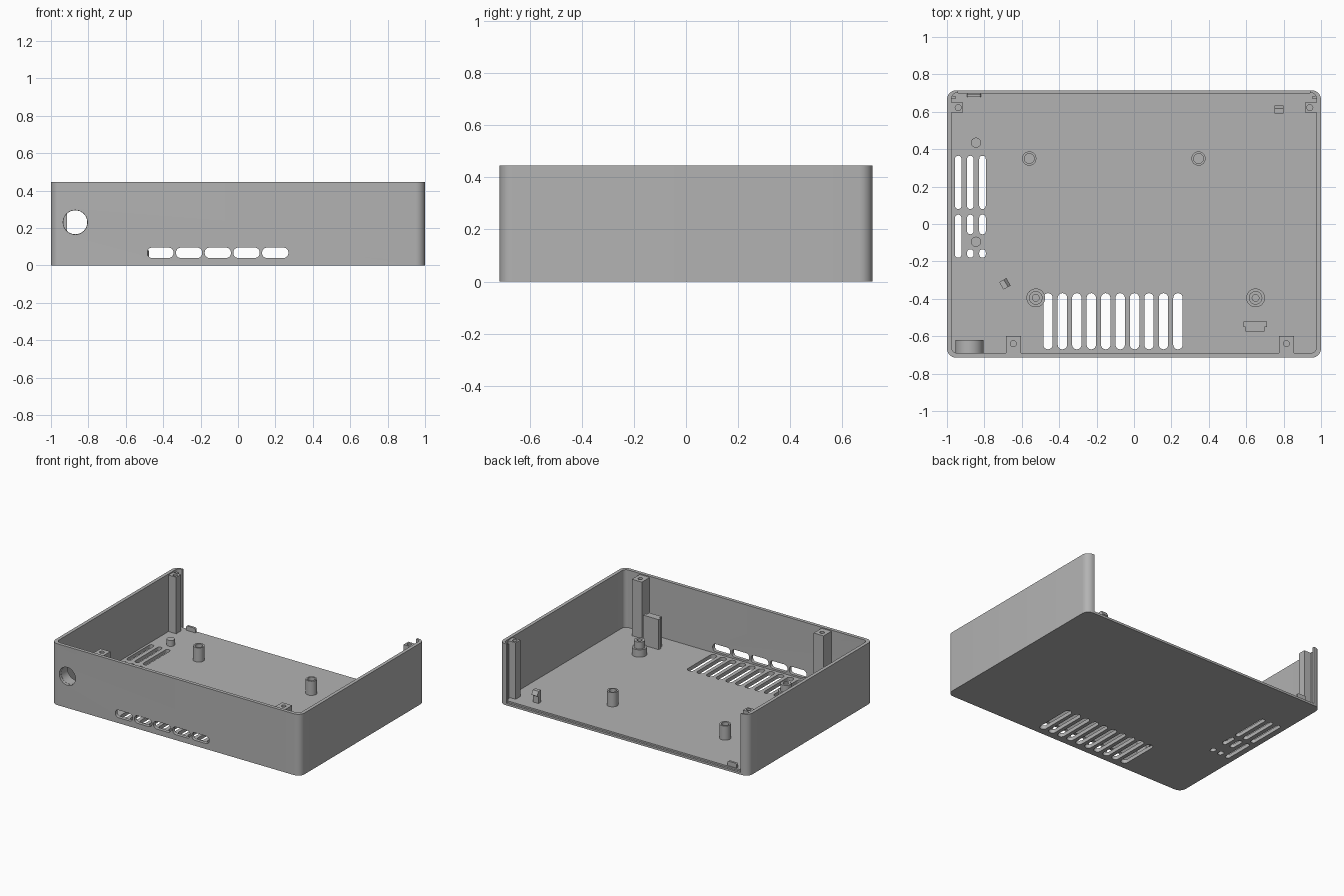
import bpy
import bmesh
import math
from mathutils import Matrix, Vector

cube = bpy.data.objects.get("Cube")
if cube:
    bpy.data.objects.remove(cube, do_unlink=True)

plastic = bpy.data.materials.new("grey plastic")
plastic.use_nodes = True
GREY = (0.45, 0.45, 0.45, 1)
plastic.diffuse_color = GREY
plastic.node_tree.nodes["Principled BSDF"].inputs["Base Color"].default_value = GREY

HEIGHT, FLOOR, BACK = 0.445, 0.027, 0.715


def rounded(cx, cy, w, d, r, steps=8):
    """Outline of a rounded rectangle."""
    pts = []
    for i, (sx, sy) in enumerate([(1, 1), (-1, 1), (-1, -1), (1, -1)]):
        for k in range(steps + 1):
            a = math.pi / 2 * (i + k / steps)
            pts.append((cx + sx * (w / 2 - r) + r * math.cos(a),
                        cy + sy * (d / 2 - r) + r * math.sin(a)))
    return pts


def add_prism(bm, outline, z0, z1, matrix=Matrix()):
    new = [bm.verts.new(matrix @ Vector((x, y, z0))) for x, y in outline]
    face = bm.faces.new(new)
    top = bmesh.ops.extrude_face_region(bm, geom=[face])["geom"]
    verts = [v for v in top if isinstance(v, bmesh.types.BMVert)]
    shift = matrix.to_3x3() @ Vector((0, 0, z1 - z0))
    bmesh.ops.translate(bm, verts=verts, vec=shift)


def rect(x0, x1, y0, y1):
    return [(x0, y0), (x1, y0), (x1, y1), (x0, y1)]


def circle(x, y, r, n=32):
    return [(x + r * math.cos(2 * math.pi * i / n),
             y + r * math.sin(2 * math.pi * i / n)) for i in range(n)]


def make(name, prisms):
    """Object made of prisms: (outline, z0, z1[, matrix])."""
    bm = bmesh.new()
    for p in prisms:
        add_prism(bm, *p)
    bmesh.ops.remove_doubles(bm, verts=bm.verts, dist=1e-6)
    bmesh.ops.recalc_face_normals(bm, faces=bm.faces)
    mesh = bpy.data.meshes.new(name)
    bm.to_mesh(mesh)
    bm.free()
    mesh.materials.append(plastic)
    obj = bpy.data.objects.new(name, mesh)
    bpy.context.collection.objects.link(obj)
    return obj


def activate(obj):
    bpy.ops.object.select_all(action="DESELECT")
    obj.select_set(True)
    bpy.context.view_layer.objects.active = obj


def cut(obj, prisms):
    cutter = make("cutter", prisms)
    cutter.hide_render = True
    mod = obj.modifiers.new("cut", "BOOLEAN")
    mod.operation, mod.solver, mod.object = "DIFFERENCE", "EXACT", cutter
    activate(obj)
    bpy.ops.object.modifier_apply(modifier=mod.name)
    bpy.data.objects.remove(cutter, do_unlink=True)


def smooth(obj):
    activate(obj)
    bpy.ops.object.shade_smooth_by_angle(angle=math.radians(30))


# Front-facing prisms: outline in x and z, extruded along y
UPRIGHT = Matrix(((1, 0, 0, 0), (0, 0, 1, 0), (0, 1, 0, 0), (0, 0, 0, 1)))

# Tray: rounded shell, open at the top and back
tray = make("tray", [(rounded(0, 0, 2, 2 * BACK, 0.05), 0, HEIGHT)])
cut(tray, [(rounded(0, 0.006, 1.95, 1.392, 0.03), FLOOR, 1)])
cut(tray, [(rect(-0.94, 0.94, 0.6, 1), FLOOR, 1)])
cut(tray, [(rect(-0.94, 0.94, 0.7, 1), 0.016, 1)])

# Vent slots in the floor
slots = [rounded(-0.46 + 0.0772 * i, -0.52, 0.05, 0.3, 0.0249) for i in range(10)]
for x in (-0.94, -0.875, -0.81):
    spans = [(0.08, 0.365)]
    spans += [(-0.18, 0.05)] if x < -0.9 else [(-0.055, 0.05), (-0.18, -0.135)]
    slots += [rounded(x, (a + b) / 2, 0.035, b - a, 0.0174) for a, b in spans]
cut(tray, [(s, -0.1, 0.1) for s in slots])

# Vent slots and round socket hole in the front wall
cut(tray, [(rounded(-0.415 + 0.1535 * i, 0.067, 0.14, 0.055, 0.025), -0.8, -0.685, UPRIGHT)
           for i in range(5)] + [(circle(-0.87, 0.23, 0.065), -0.8, -0.65, UPRIGHT)])
smooth(tray)

# Collar behind the socket hole
collar = make("socket_collar", [(circle(-0.88, 0.23, 0.075), -0.695, -0.62, UPRIGHT)])
cut(collar, [(circle(-0.87, 0.23, 0.064), -0.8, -0.5, UPRIGHT)])
smooth(collar)


# Corner and front screw posts
def screw_post(name, x0, x1, y0, y1, hx, hy):
    post = make(name, [(rect(x0, x1, y0, y1), FLOOR - 0.005, HEIGHT - 0.008)])
    cut(post, [(circle(hx, hy, 0.016, 20), 0.3, 1)])
    smooth(post)


screw_post("front_right_post", -0.685, -0.605, -0.7, -0.6, -0.645, -0.64)
screw_post("front_left_post", 0.775, 0.855, -0.7, -0.6, 0.815, -0.64)
for side, label in ((-1, "right"), (1, "left")):
    xs = sorted((side * 0.985, side * 0.913))
    screw_post(f"back_{label}_post", *xs, 0.595, 0.65, side * 0.94, 0.622)
    # Rail holding the back panel
    xs = sorted((side * 0.985, side * 0.955))
    make(f"back_{label}_rail", [(rect(*xs, 0.668, 0.684), FLOOR - 0.005, HEIGHT - 0.02)])


# Hollow standoffs: outer steps given as (radius, top height)
def standoff(name, x, y, steps, bore):
    z = FLOOR - 0.005
    for i, (r, top) in enumerate(steps):
        ring = make(f"{name}_{i}", [(circle(x, y, r), z, top)])
        cut(ring, [(circle(x, y, bore), FLOOR + 0.005, 1)])
        smooth(ring)
        z = top


standoff("back_right_standoff", -0.56, 0.35, [(0.038, 0.13)], 0.026)
standoff("back_left_standoff", 0.345, 0.35, [(0.038, 0.13)], 0.026)
for label, x in (("right", -0.525), ("left", 0.65)):
    standoff(f"front_{label}_standoff", x, -0.395, [(0.05, 0.08), (0.036, 0.13)], 0.018)

# Locating pegs
for label, y in (("back", 0.435), ("front", -0.095)):
    smooth(make(f"{label}_peg", [(circle(-0.845, y, 0.027), FLOOR - 0.005, 0.07)]))


# Snap clips with a hooked, sloping head
def clip(name, x, y, angle):
    profile = [(-0.022, FLOOR - 0.005), (0.006, FLOOR - 0.005), (0.006, 0.075),
               (0.022, 0.085), (0.006, 0.115), (-0.022, 0.115)]
    place = Matrix.Translation((x, y, 0)) @ Matrix.Rotation(angle, 4, "Z")
    make(name, [(profile, -0.023, 0.023,
                 place @ Matrix(((0, 0, 1, 0), (1, 0, 0, 0), (0, 1, 0, 0), (0, 0, 0, 1))))])


clip("back_clip", 0.775, 0.612, 0)
clip("front_clip", -0.69, -0.32, math.radians(-60))

# Tall board support with a narrower rib
make("board_support", [(rect(0.585, 0.71, -0.55, -0.522), FLOOR - 0.005, 0.245)])
make("board_support_rib", [(rect(0.597, 0.698, -0.575, -0.549), FLOOR - 0.005, 0.245)])

# Small panel catch at the back edge
make("panel_catch", [(rounded(-0.855, 0.04, 0.075, 0.04, 0.012), 0.678, 0.694, UPRIGHT)])
